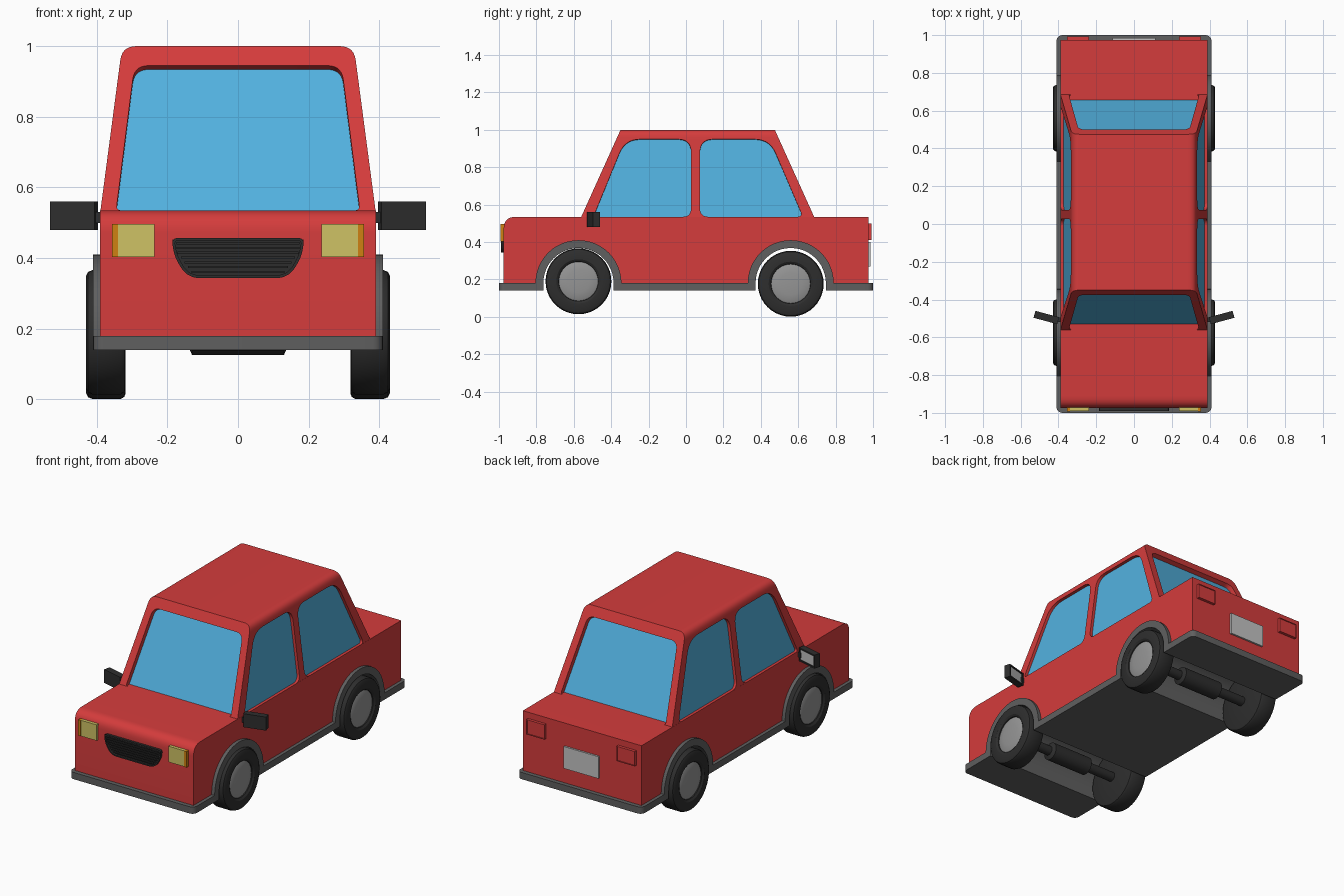
import bpy, bmesh, math
from mathutils import Vector, Matrix

if "Cube" in bpy.data.objects:
    bpy.data.objects.remove(bpy.data.objects["Cube"])

def material(name, rgb):
    m = bpy.data.materials.new(name)
    m.diffuse_color = (*rgb, 1)
    m.use_nodes = True
    m.node_tree.nodes["Principled BSDF"].inputs["Base Color"].default_value = m.diffuse_color
    return m

RED = material("red_paint", (0.66, 0.045, 0.045))
BLUE = material("blue_glass", (0.085, 0.44, 0.74))
GREY = material("grey_trim", (0.115, 0.115, 0.115))
DARK = material("dark_rubber", (0.027, 0.027, 0.027))
METAL = material("rim_metal", (0.30, 0.30, 0.30))
LIGHT = material("light_grey", (0.55, 0.55, 0.55))
YELLOW = material("headlight_yellow", (0.62, 0.54, 0.13))
ORANGE = material("indicator_orange", (0.62, 0.22, 0.006))

def loft(name, rings, mat):
    """Skin a row of equal-length point rings and cap both ends."""
    bm = bmesh.new()
    vs = [[bm.verts.new(p) for p in r] for r in rings]
    n = len(rings[0])
    for a, b in zip(vs, vs[1:]):
        for i in range(n):
            j = (i + 1) % n
            bm.faces.new((a[i], a[j], b[j], b[i]))
    bm.faces.new(vs[0])
    bm.faces.new(vs[-1])
    bmesh.ops.recalc_face_normals(bm, faces=bm.faces[:])
    me = bpy.data.meshes.new(name)
    bm.to_mesh(me)
    bm.free()
    me.materials.append(mat)
    ob = bpy.data.objects.new(name, me)
    bpy.context.collection.objects.link(ob)
    return ob

def extrude_x(name, prof, half, mat):
    return loft(name, [[(x, y, z) for y, z in prof] for x in (-half, half)], mat)

def extrude_y(name, prof, y0, y1, mat):
    return loft(name, [[(x, y, z) for x, z in prof] for y in (y0, y1)], mat)

def box(name, x0, x1, y0, y1, z0, z1, mat):
    return extrude_y(name, [(x0, z0), (x1, z0), (x1, z1), (x0, z1)], y0, y1, mat)

def lathe(name, prof, s, yc, zc, mat, n=40):
    """prof holds (x, radius) pairs, turned about an x-parallel axis."""
    return loft(name, [[(s * x, yc + r * math.cos(2 * math.pi * i / n),
                         zc + r * math.sin(2 * math.pi * i / n)) for i in range(n)]
                       for x, r in prof], mat)

def rounded(pts, radii, n=7):
    out = []
    for i, (p, r) in enumerate(zip(pts, radii)):
        p, a, b = Vector(p), Vector(pts[i - 1]), Vector(pts[(i + 1) % len(pts)])
        if r == 0:
            out.append(tuple(p))
            continue
        s, e = p + (a - p).normalized() * r, p + (b - p).normalized() * r
        for k in range(n + 1):
            t = k / n
            out.append(tuple(s * (1 - t) ** 2 + p * (2 * t * (1 - t)) * 1.0 + e * t * t))
    return out

def dent(ob, direction, rim, depth, mat=None):
    """Inset the face looking along direction and push it in."""
    bm = bmesh.new()
    bm.from_mesh(ob.data)
    d = Vector(direction)
    f = max(bm.faces, key=lambda f: f.normal.dot(d))
    bmesh.ops.inset_region(bm, faces=[f], thickness=rim)
    ret = bmesh.ops.extrude_discrete_faces(bm, faces=[f])
    bmesh.ops.translate(bm, verts=ret["faces"][0].verts[:], vec=-d * depth)
    if mat:
        ob.data.materials.append(mat)
        ret["faces"][0].material_index = 1
    bm.to_mesh(ob.data)
    bm.free()

def arch(yc, r, zbase, n=24):
    pts = [(yc - r * math.cos(math.pi * i / n), 0.18 + r * math.sin(math.pi * i / n))
           for i in range(n + 1)]
    return [(yc - r, zbase)] + pts + [(yc + r, zbase)] if zbase < 0.18 else pts

FRONT, REAR = -0.575, 0.56

# lower body with through-cut wheel wells
nose = rounded([(0.975, 0.16), (0.975, 0.535), (-0.975, 0.535), (-0.975, 0.16)],
               [0, 0, 0.065, 0])
extrude_x("lower_body", nose + arch(FRONT, 0.21, 0.16) + arch(REAR, 0.21, 0.16), 0.39, RED)

# grey sill, bumpers and wheel arches in one strip
prof = ([(1, 0.14), (1, 0.18)] + arch(REAR, 0.23, 0.18)[::-1] + arch(FRONT, 0.23, 0.18)[::-1]
        + [(-1, 0.18), (-1, 0.14)] + arch(FRONT, 0.188, 0.14) + arch(REAR, 0.188, 0.14))
trim = extrude_x("sill_and_arches", prof, 0.41, GREY)
bm = bmesh.new()
bm.from_mesh(trim.data)
corners = [e for e in bm.edges if all(abs(v.co.y) > 0.999 for v in e.verts)
           and abs(e.verts[0].co.x - e.verts[1].co.x) < 1e-4]
bmesh.ops.bevel(bm, geom=corners, offset=0.03, segments=5, profile=0.5, affect='EDGES')
bm.to_mesh(trim.data)
bm.free()

# cabin: rounded cross-section between two sloping ends
def rise(z): return (z - 0.535) / 0.465
def y_front(z): return -0.56 + 0.21 * rise(z)
def y_rear(z): return 0.685 - 0.21 * rise(z)
def x_side(z): return 0.39 - 0.062 * rise(z)

section = rounded([(-0.39, 0.53), (0.39, 0.53), (0.328, 1.0), (-0.328, 1.0)], [0, 0, 0.04, 0.04])
cabin = loft("cabin", [[(x, f(z), z) for x, z in section] for f in (y_front, y_rear)], RED)

# windows: recess cut square to each wall, with a glass plate at the bottom
screen = rounded([(-0.345, 0.535), (0.345, 0.535), (0.293, 0.945), (-0.293, 0.945)],
                 [0.015, 0.015, 0.04, 0.04])
side_a = rounded([(-0.495, 0.535), (0.027, 0.535), (0.027, 0.95), (-0.325, 0.95)],
                 [0.02, 0.045, 0.07, 0.08])
side_b = rounded([(0.075, 0.535), (0.625, 0.535), (0.447, 0.95), (0.075, 0.95)],
                 [0.045, 0.03, 0.08, 0.07])
windows = [("windscreen", [(x, y_front(z), z) for x, z in screen], (0, -0.465, 0.21), 0.03),
           ("rear_window", [(x, y_rear(z), z) for x, z in screen], (0, 0.465, 0.21), 0.03)]
for s, side in ((-1, "left"), (1, "right")):
    for label, outline in (("front", side_a), ("rear", side_b)):
        windows.append((f"{side}_{label}_window", [(s * x_side(z), y, z) for y, z in outline],
                        (s * 0.465, 0, 0.062), 0.02))
for name, pts, nrm, depth in windows:
    n = Vector(nrm).normalized()
    slab = lambda a, b: [[Vector(p) + n * d for p in pts] for d in (a, b)]
    cutter = loft("cutter", slab(0.05, -depth), RED)
    cutter.hide_render = True
    mod = cabin.modifiers.new("cut", 'BOOLEAN')
    mod.operation, mod.solver, mod.object = 'DIFFERENCE', 'EXACT', cutter
    bpy.context.view_layer.objects.active = cabin
    bpy.ops.object.modifier_apply(modifier=mod.name)
    bpy.data.objects.remove(cutter)
    loft(name, slab(-depth + 0.003, -depth - 0.004), BLUE)

# grille with slats
grille = extrude_y("grille", rounded([(-0.185, 0.457), (0.185, 0.457), (0.185, 0.415),
                                      (0.145, 0.343), (-0.145, 0.343), (-0.185, 0.415)],
                                     [0.015, 0.015, 0.03, 0.04, 0.04, 0.03]), -0.96, -0.99, DARK)
dent(grille, (0, -1, 0), 0.008, 0.012)
for i in range(7):
    z = 0.358 + i * 0.0135
    w = min(0.174, 0.125 + (z - 0.35) * 0.75)
    box("grille_slat", -w, w, -0.985, -0.975, z, z + 0.006, DARK)

# number plate
box("rear_plate", -0.115, 0.115, 0.97, 0.986, 0.27, 0.40, LIGHT)

for s in (-1, 1):
    # lamps
    box("headlight", s * 0.237, s * 0.34, -0.99, -0.96, 0.403, 0.497, YELLOW)
    box("indicator", s * 0.34, s * 0.356, -0.992, -0.96, 0.403, 0.497, ORANGE)
    tail = box("tail_light", s * 0.237, s * 0.356, 0.96, 0.992, 0.41, 0.498, RED)
    dent(tail, (0, 1, 0), 0.006, 0.004)

    # door mirror
    mirror = box("door_mirror", -0.065, 0.065, -0.019, 0.019, -0.04, 0.04, DARK)
    dent(mirror, (0, 1, 0), 0.012, 0.006, LIGHT)
    mirror.data.transform(Matrix.Translation((s * 0.464, -0.495, 0.52))
                          @ Matrix.Rotation(s * math.radians(15), 4, 'Z'))
    box("mirror_stalk", s * 0.37, s * 0.415, -0.52, -0.495, 0.50, 0.53, DARK)

    # wheels
    for yc, zc in ((FRONT, 0.19), (REAR, 0.177)):
        lathe("tyre", [(0.318, 0.02), (0.318, 0.16), (0.322, 0.17), (0.332, 0.176), (0.412, 0.176),
                       (0.424, 0.171), (0.43, 0.16), (0.43, 0.118), (0.422, 0.106), (0.40, 0.10)],
              s, yc, zc, DARK)
        lathe("wheel_rim", [(0.39, 0.106), (0.416, 0.106), (0.421, 0.095), (0.425, 0.06),
                            (0.427, 0.02)], s, yc, zc, METAL)

# axles with thicker middle housing
for yc, zc in ((FRONT, 0.19), (REAR, 0.177)):
    lathe("axle", [(-0.33, 0.028), (-0.14, 0.028), (-0.13, 0.052), (0.13, 0.052),
                   (0.14, 0.028), (0.33, 0.028)], 1, yc, zc, DARK, 24)

# smooth shading with sharp edges kept
for ob in bpy.context.scene.objects:
    ob.select_set(True)
bpy.context.view_layer.objects.active = cabin
bpy.ops.object.shade_smooth_by_angle(angle=math.radians(32))
